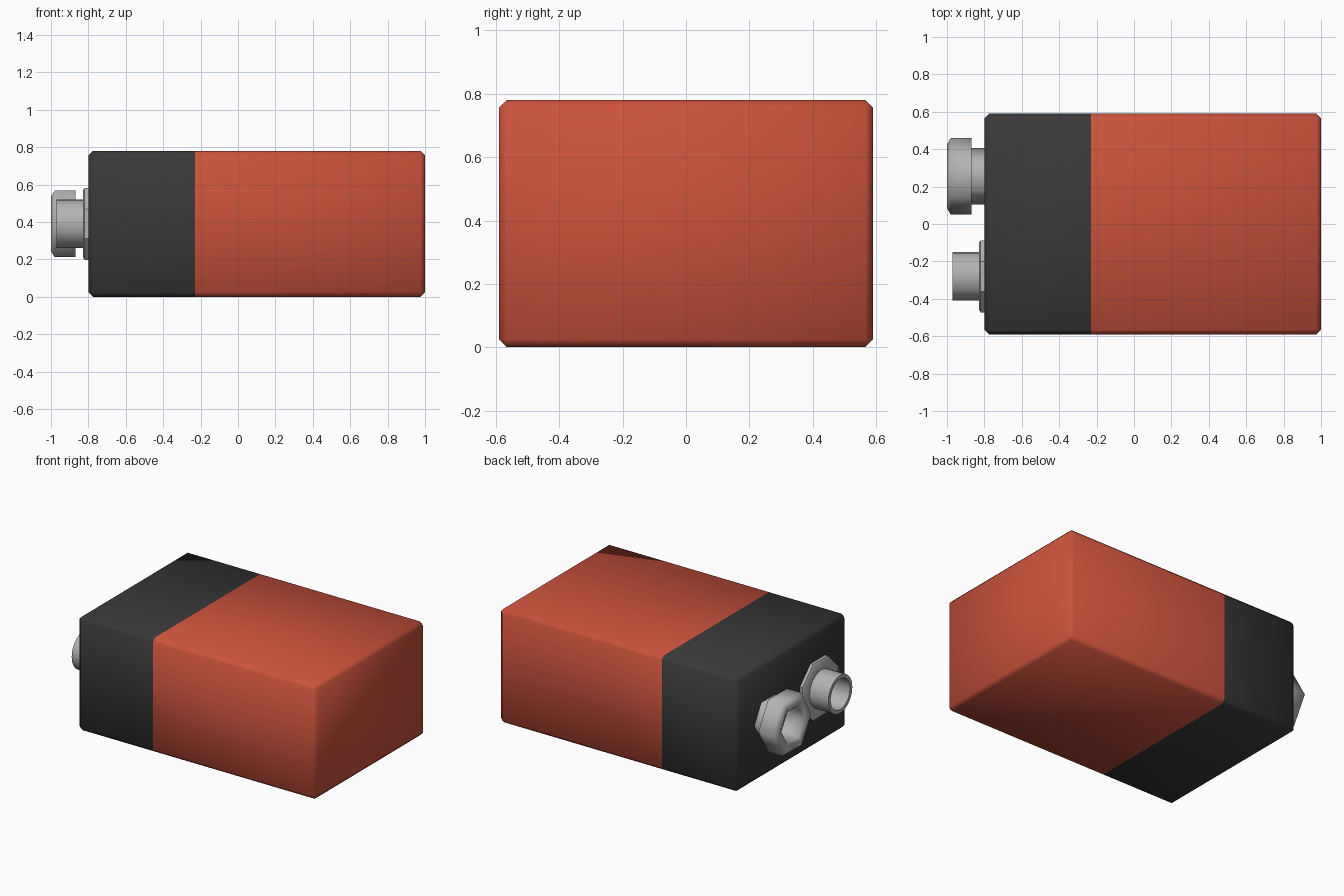
import bpy, bmesh, math
from mathutils import Matrix, Vector

if "Cube" in bpy.data.objects:
    bpy.data.objects.remove(bpy.data.objects["Cube"])


def material(name, rgb):
    m = bpy.data.materials.new(name)
    m.diffuse_color = (*rgb, 1)
    m.use_nodes = True
    m.node_tree.nodes["Principled BSDF"].inputs["Base Color"].default_value = m.diffuse_color
    return m


red = material("copper red", (0.60, 0.085, 0.045))
black = material("charcoal black", (0.04, 0.04, 0.04))
silver = material("silver metal", (0.45, 0.45, 0.45))


def finish(name, bm, mats):
    bmesh.ops.recalc_face_normals(bm, faces=bm.faces)
    me = bpy.data.meshes.new(name)
    bm.to_mesh(me)
    bm.free()
    for m in mats:
        me.materials.append(m)
    ob = bpy.data.objects.new(name, me)
    bpy.context.collection.objects.link(ob)
    return ob


def turned(name, y, sides, profile, offset=0.0, angle=40):
    """Spin a profile of (x, radius) points about the x direction; zero radius closes the end."""
    bm = bmesh.new()
    rings = []
    for x, r in profile:
        if r == 0:
            rings.append([bm.verts.new((x, y, 0.39))] * sides)
            continue
        rings.append([bm.verts.new((x, y + r * math.cos(a), 0.39 + r * math.sin(a)))
                      for a in (math.tau * (i + offset) / sides for i in range(sides))])
    for a, b in zip(rings, rings[1:]):
        for i in range(sides):
            j = (i + 1) % sides
            bm.faces.new(list(dict.fromkeys((a[i], a[j], b[j], b[i]))))
    ob = finish(name, bm, [silver])
    bpy.ops.object.select_all(action='DESELECT')
    ob.select_set(True)
    bpy.context.view_layer.objects.active = ob
    bpy.ops.object.shade_smooth_by_angle(angle=math.radians(angle))
    return ob


# Battery case: chamfered block, cut at the colour boundary
bm = bmesh.new()
bmesh.ops.create_cube(bm, size=1, matrix=Matrix.Translation((0.1, 0, 0.39))
                      @ Matrix.Diagonal((1.8, 1.18, 0.78, 1)))
bmesh.ops.bevel(bm, geom=bm.edges[:], offset=0.024, segments=1, affect='EDGES')
bmesh.ops.bisect_plane(bm, geom=bm.verts[:] + bm.edges[:] + bm.faces[:],
                       plane_co=Vector((-0.23, 0, 0)), plane_no=Vector((1, 0, 0)))
for f in bm.faces:
    f.material_index = 1 if f.calc_center_median().x < -0.23 else 0
    f.smooth = True
finish("battery_case", bm, [red, black])

# Large hexagonal socket terminal: stem, flared head and open hollow
turned("socket_terminal", 0.255, 6,
       [(-0.79, 0.15), (-0.87, 0.15), (-0.87, 0.205), (-0.98, 0.205), (-1.0, 0.17),
        (-0.985, 0.125), (-0.86, 0.115), (-0.86, 0)], angle=65)

# Small round stud terminal: hollow tube on an eight-sided washer
turned("stud_terminal", -0.28, 20,
       [(-0.79, 0.13), (-0.97, 0.13), (-0.97, 0.105), (-0.84, 0.105), (-0.84, 0)])
turned("stud_washer", -0.28, 8,
       [(-0.79, 0.208), (-0.82, 0.208), (-0.828, 0.195), (-0.828, 0.12)], offset=0.5)
